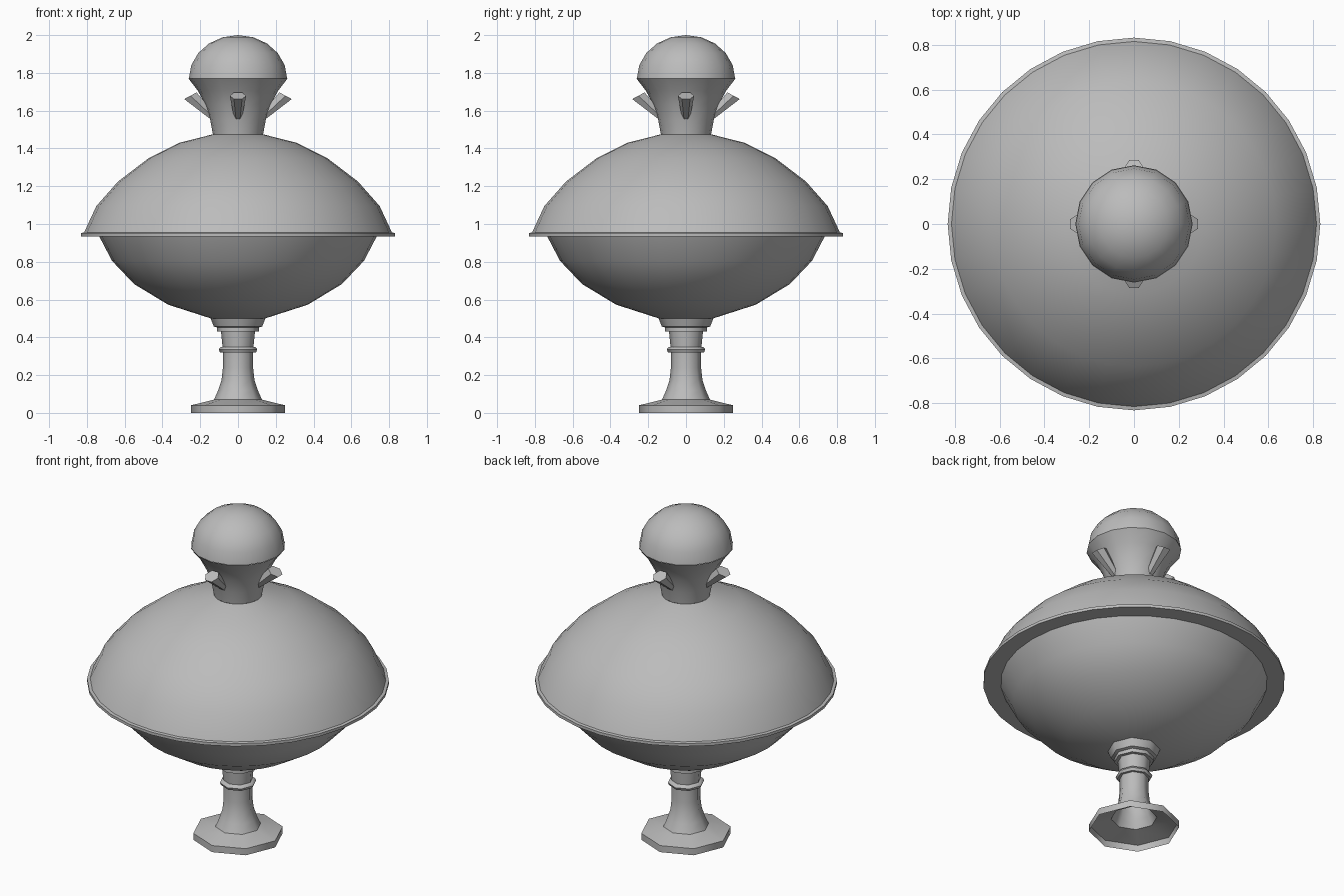
import bpy, bmesh, math
from mathutils import Vector, Matrix

cube = bpy.data.objects.get("Cube")
if cube:
    bpy.data.objects.remove(cube, do_unlink=True)

grey = bpy.data.materials.new("plain grey")
grey.use_nodes = True
grey.diffuse_color = (0.5, 0.5, 0.5, 1)
grey.node_tree.nodes["Principled BSDF"].inputs["Base Color"].default_value = (0.5, 0.5, 0.5, 1)


def finish(name, bm, angle):
    mesh = bpy.data.meshes.new(name)
    bm.to_mesh(mesh)
    bm.free()
    mesh.materials.append(grey)
    obj = bpy.data.objects.new(name, mesh)
    bpy.context.collection.objects.link(obj)
    bpy.ops.object.select_all(action='DESELECT')
    obj.select_set(True)
    bpy.context.view_layer.objects.active = obj
    bpy.ops.object.shade_smooth_by_angle(angle=math.radians(angle))
    return obj


def lathe(name, profile, sides, angle):
    """Spin (radius, height) points, listed bottom to top, around z."""
    bm = bmesh.new()
    verts = [bm.verts.new((r, 0, z)) for r, z in profile]
    edges = [bm.edges.new(pair) for pair in zip(verts, verts[1:])]
    bmesh.ops.spin(bm, geom=verts + edges, cent=(0, 0, 0), axis=(0, 0, 1),
                   angle=math.tau, steps=sides, use_merge=True)
    bmesh.ops.remove_doubles(bm, verts=bm.verts, dist=0.0005)
    bmesh.ops.recalc_face_normals(bm, faces=bm.faces)
    # Keep outward normals on the open shells
    if sum(f.normal.dot(f.calc_center_median() * Vector((1, 1, 0))) for f in bm.faces) < 0:
        bmesh.ops.reverse_faces(bm, faces=bm.faces)
    return finish(name, bm, angle)


# Hollow octagonal foot and stem with mouldings
lathe("foot", [(0.25, 0), (0.25, 0.04), (0.127, 0.07)], 8, 50)
lathe("stem", [(0.127, 0.07), (0.105, 0.12), (0.087, 0.175), (0.08, 0.24), (0.08, 0.32),
               (0.095, 0.32), (0.102, 0.335), (0.095, 0.347), (0.082, 0.35), (0.09, 0.43),
               (0.11, 0.43), (0.11, 0.452), (0.128, 0.457), (0.147, 0.505)], 8, 50)

# Bowl underside and overhanging domed lid
lathe("bowl", [(0, 0.5), (0.143, 0.5), (0.37, 0.573), (0.55, 0.682),
               (0.667, 0.805), (0.735, 0.935)], 32, 35)
lathe("lid", [(0.735, 0.935), (0.832, 0.935), (0.832, 0.952), (0.815, 0.955), (0.75, 1.095),
              (0.635, 1.225), (0.475, 1.347), (0.31, 1.43), (0.132, 1.475)], 32, 35)

# Flared neck and round knob
lathe("neck", [(0.133, 1.475), (0.147, 1.55), (0.175, 1.635), (0.212, 1.705), (0.262, 1.77)], 16, 35)
dome = [(0.26 * math.cos(a), 1.77 + 0.23 * math.sin(a))
        for a in (math.radians(18 * i) for i in range(6))]
lathe("knob", dome, 16, 35)


# Four tapered hexagonal spouts around the neck
def spout(name, turn):
    bm = bmesh.new()
    rings = []
    for out, height, size in ((0.12, 1.555, 0.02), (0.252, 1.679, 0.043)):
        ring = []
        for i in range(6):
            a = math.tau * i / 6
            across, along = size * math.cos(a), size * math.sin(a)
            ring.append(bm.verts.new((out + 0.88 * along, across, height - 0.47 * along)))
        rings.append(ring)
    low, high = rings
    for i in range(6):
        j = (i + 1) % 6
        bm.faces.new((low[i], low[j], high[j], high[i]))
    bm.faces.new(high)
    bm.faces.new(low)
    bmesh.ops.recalc_face_normals(bm, faces=bm.faces)
    bmesh.ops.rotate(bm, verts=bm.verts, cent=(0, 0, 0), matrix=Matrix.Rotation(turn, 3, 'Z'))
    return finish(name, bm, 35)


for k, side in enumerate(("left", "back", "right", "front")):
    spout(side + "_spout", k * math.pi / 2)
